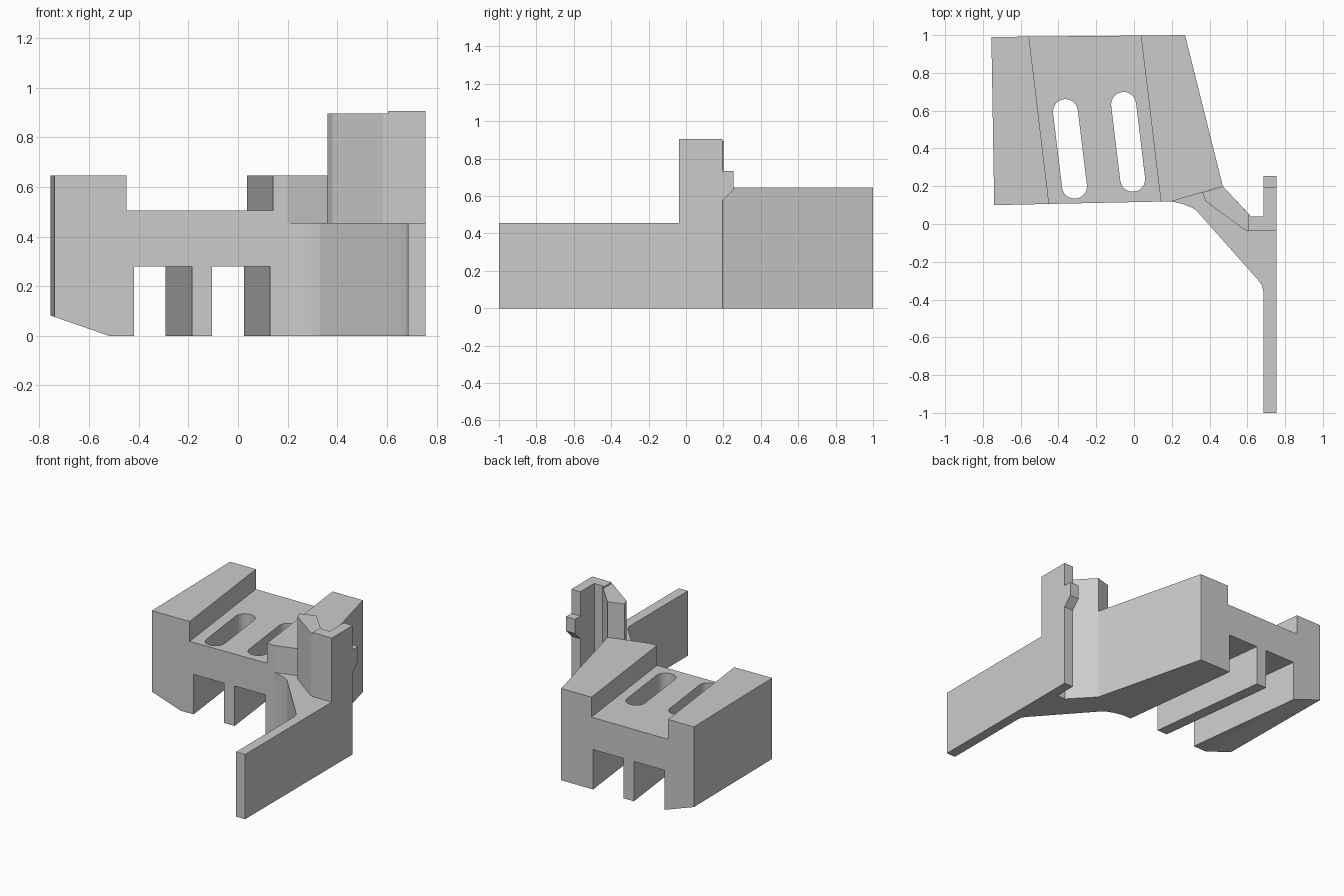
import bpy
import bmesh
import math

cube = bpy.data.objects.get("Cube")
if cube:
    bpy.data.objects.remove(cube, do_unlink=True)

grey = bpy.data.materials.new("plain grey")
grey.use_nodes = True
grey.diffuse_color = (0.6, 0.6, 0.6, 1)
grey.node_tree.nodes["Principled BSDF"].inputs["Base Color"].default_value = (0.6, 0.6, 0.6, 1)


def loft(name, start, end):
    """Solid between two matching loops of 3D points."""
    bm = bmesh.new()
    a = [bm.verts.new(p) for p in start]
    b = [bm.verts.new(p) for p in end]
    n = len(a)
    bm.faces.new(a)
    bm.faces.new(b)
    for i in range(n):
        j = (i + 1) % n
        bm.faces.new((a[i], a[j], b[j], b[i]))
    bmesh.ops.recalc_face_normals(bm, faces=bm.faces)
    mesh = bpy.data.meshes.new(name)
    bm.to_mesh(mesh)
    bm.free()
    mesh.materials.append(grey)
    obj = bpy.data.objects.new(name, mesh)
    bpy.context.collection.objects.link(obj)
    return obj


def plan(name, points, low, high):
    """Upright prism from an outline seen from above."""
    return loft(name, [(x, y, low) for x, y in points], [(x, y, high) for x, y in points])


def skewed(name, points, slant=0.12, front=0.0, back=1.1):
    """Front outline (given at the body's front face) swept back with a sideways slant."""
    def ring(y):
        return [(x - slant * (y - 0.11), y, z) for x, z in points]
    return loft(name, ring(front), ring(back))


def box(x0, x1, z0, z1):
    return [(x0, z0), (x1, z0), (x1, z1), (x0, z1)]


def capsule(start, end, radius, steps=14):
    """Outline of a slot with rounded ends."""
    heading = math.atan2(end[1] - start[1], end[0] - start[0])
    points = []
    for (cx, cy), turn in ((end, -math.pi / 2), (start, math.pi / 2)):
        for i in range(steps + 1):
            t = heading + turn + math.pi * i / steps
            points.append((cx + radius * math.cos(t), cy + radius * math.sin(t)))
    return points


def cut(target, cutter):
    """Subtract the cutter, apply it and remove it."""
    cutter.hide_render = True
    mod = target.modifiers.new("cut", "BOOLEAN")
    mod.operation = "DIFFERENCE"
    mod.solver = "EXACT"
    mod.object = cutter
    bpy.context.view_layer.objects.active = target
    bpy.ops.object.modifier_apply(modifier=mod.name)
    bpy.data.objects.remove(cutter, do_unlink=True)


# Main block with its slanted channel, leg gaps, slots and lower bevel
block = plan("main_block", [(-0.74, 0.1), (0.2, 0.12), (0.47, 0.2), (0.27, 1.0), (-0.755, 0.99)], 0, 0.645)
cut(block, skewed("channel", box(-0.45, 0.143, 0.505, 0.8)))
for left, right in ((-0.42, -0.185), (-0.105, 0.13)):
    cut(block, skewed("leg_gap", box(left, right, -0.2, 0.28)))
for start, end in (((-0.315, 0.2), (-0.363, 0.595)), ((-0.007, 0.237), (-0.055, 0.633))):
    cut(block, plan("slot", capsule(start, end, 0.066), 0.2, 0.6))
cut(block, skewed("bevel", [(-0.52, 0), (-0.52, -0.2), (-0.98, -0.2), (-0.98, 0.16)], slant=0))

# Angled web joining the block to the fin
plan("web", [(0.2, 0.12), (0.26, 0.105), (0.3, 0.09), (0.33, 0.072), (0.66, -0.3), (0.678, -0.325),
             (0.685, -0.36), (0.685, 0.04), (0.62, 0.04), (0.47, 0.2)], 0, 0.455)

# Long thin fin
plan("fin", [(0.685, -1), (0.755, -1), (0.755, 0.195), (0.685, 0.195)], 0, 0.455)

# Raised post on the web
plan("post", [(0.36, 0.167), (0.38, 0.12), (0.585, -0.03), (0.605, -0.038), (0.605, 0.055), (0.47, 0.2)],
     0.455, 0.895)
plan("post_rail", [(0.605, -0.038), (0.755, -0.038), (0.755, 0.195), (0.685, 0.195),
                   (0.685, 0.04), (0.62, 0.04), (0.605, 0.055)], 0.455, 0.905)

# Small catch at the back of the rail
catch = [(0.195, 0.575), (0.255, 0.635), (0.255, 0.735), (0.195, 0.735)]
loft("catch", [(0.685, y, z) for y, z in catch], [(0.755, y, z) for y, z in catch])
